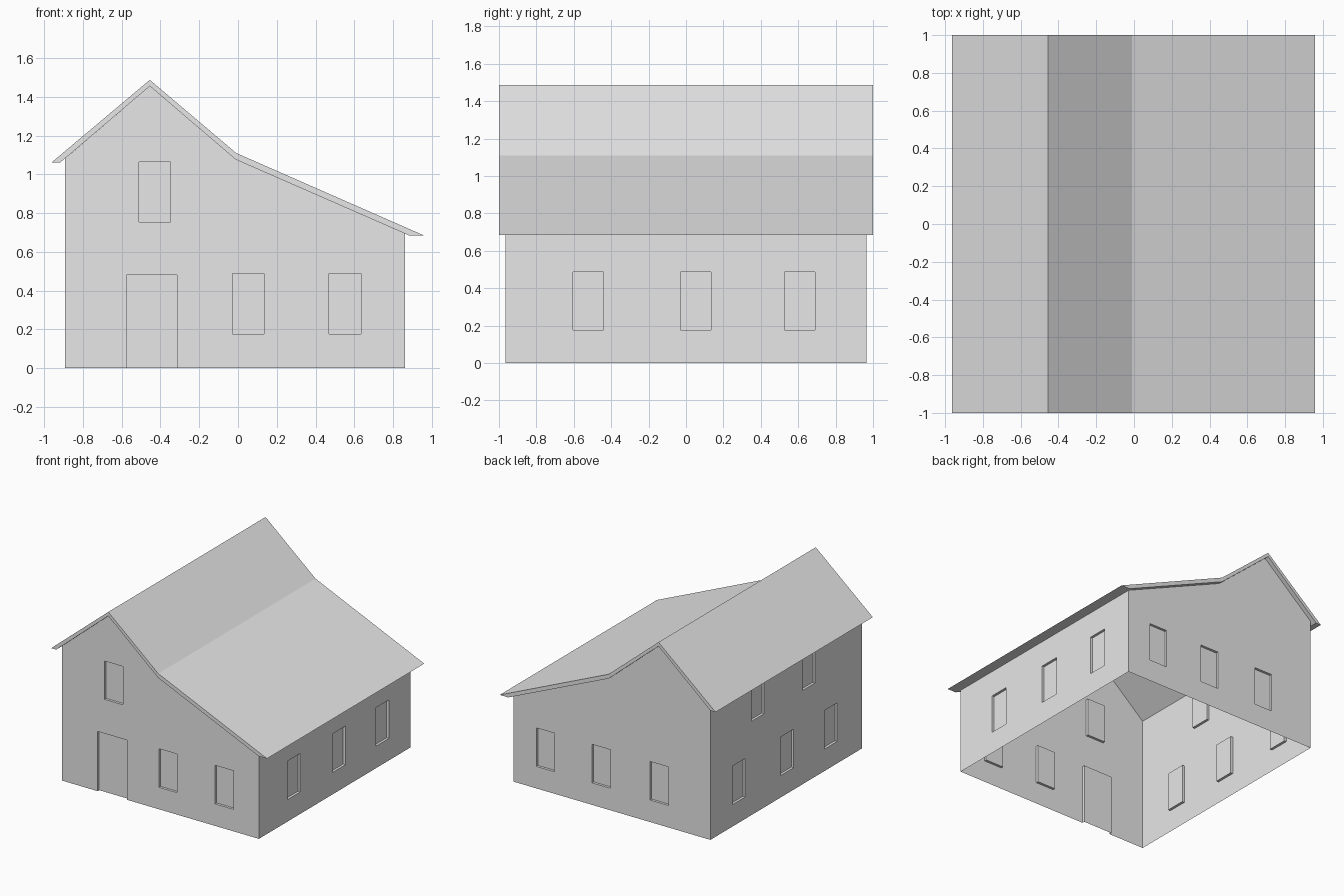
import bpy
import bmesh
from mathutils import Vector

cube = bpy.data.objects.get("Cube")
if cube:
    bpy.data.objects.remove(cube)

grey = bpy.data.materials.new("light_grey")
grey.use_nodes = True
GREY = (0.8, 0.8, 0.8, 1)
grey.diffuse_color = GREY
grey.node_tree.nodes["Principled BSDF"].inputs["Base Color"].default_value = GREY

LEFT, RIGHT, DEPTH = -0.893, 0.862, 0.965
RECESS = 0.02


def finish(name, bm):
    bmesh.ops.recalc_face_normals(bm, faces=bm.faces)
    mesh = bpy.data.meshes.new(name)
    bm.to_mesh(mesh)
    bm.free()
    mesh.materials.append(grey)
    obj = bpy.data.objects.new(name, mesh)
    bpy.context.collection.objects.link(obj)
    return obj


def prism(name, profile, half):
    """Extrude an x-z profile along y."""
    bm = bmesh.new()
    face = bm.faces.new([bm.verts.new((x, -half, z)) for x, z in profile])
    ext = bmesh.ops.extrude_face_region(bm, geom=[face])
    moved = [v for v in ext["geom"] if isinstance(v, bmesh.types.BMVert)]
    bmesh.ops.translate(bm, verts=moved, vec=(0, 2 * half, 0))
    return finish(name, bm)


# Roof slab: steep gable running into a shallow lean-to
outer = [(-0.963, 1.06), (-0.455, 1.487), (-0.01, 1.11), (0.958, 0.685)]
under = [(0.882, 0.685), (-0.012, 1.076), (-0.455, 1.455), (-0.918, 1.06)]
prism("roof", outer + under, 1.0)

# House body, reaching up to the underside of the roof
body = [(LEFT, 0), (RIGHT, 0), (RIGHT, 0.694), under[1], under[2], (LEFT, 1.081)]
walls = prism("walls", body, DEPTH)

# Openings: wall, centre along the wall, width, bottom, top
W, LOW, HIGH = 0.163, (0.177, 0.487), (0.755, 1.063)
openings = [("front", -0.444, 0.26, -0.1, 0.48), ("front", -0.43, W, *HIGH)]
rows = [("front", (0.052, 0.552), LOW), ("back", (-0.437, 0.08, 0.576), LOW),
        ("right", (-0.523, 0.053, 0.607), LOW),
        ("left", (-0.565, -0.01, 0.605), LOW), ("left", (-0.285, 0.364), HIGH)]
for wall, centres, (bottom, top) in rows:
    openings += [(wall, c, W, bottom, top) for c in centres]

planes = {"front": (1, -DEPTH), "back": (1, DEPTH), "right": (0, RIGHT), "left": (0, LEFT)}
bm = bmesh.new()
for wall, centre, width, bottom, top in openings:
    axis, plane = planes[wall]
    size = Vector((width, width, top - bottom))
    size[axis] = 2 * RECESS
    place = Vector((centre, centre, (top + bottom) / 2))
    place[axis] = plane
    box = bmesh.ops.create_cube(bm, size=1)["verts"]
    bmesh.ops.scale(bm, verts=box, vec=size)
    bmesh.ops.translate(bm, verts=box, vec=place)
cutter = finish("opening_cutter", bm)
cutter.hide_render = True

# Sink the door and windows into the walls
cut = walls.modifiers.new("openings", "BOOLEAN")
cut.operation = "DIFFERENCE"
cut.solver = "EXACT"
cut.object = cutter
bpy.context.view_layer.update()
evaluated = walls.evaluated_get(bpy.context.evaluated_depsgraph_get())
bm = bmesh.new()
bm.from_mesh(evaluated.to_mesh())
evaluated.to_mesh_clear()
walls.modifiers.clear()
bpy.data.objects.remove(cutter)

# Leave a thin shell, open below and under the roof
bm.normal_update()
spare = [f for f in bm.faces
         if (f.normal.z < -0.9 and f.calc_center_median().z < 0.01) or f.normal.z > 0.5
         and all(v.co.z > 0.69 for v in f.verts) and f.calc_area() > 0.1]
bmesh.ops.delete(bm, geom=spare, context="FACES")
bm.to_mesh(walls.data)
bm.free()
